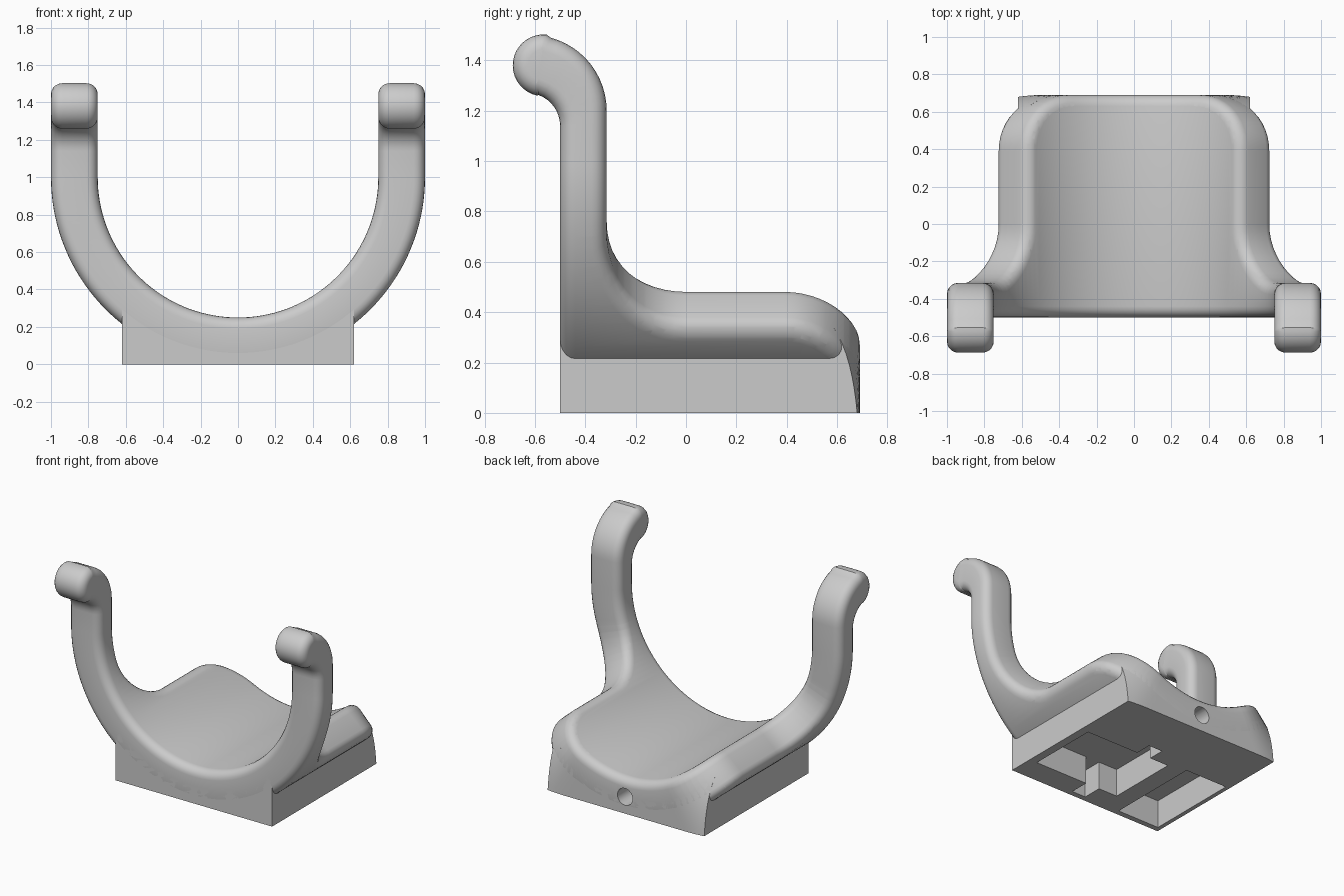
import bpy, bmesh
from math import sin, cos, pi, radians, sqrt, atan2
from mathutils import Vector

if "Cube" in bpy.data.objects:
    bpy.data.objects.remove(bpy.data.objects["Cube"])

R_IN, R_OUT = 0.75, 1.0          # cradle radii around the axis at z = 1
L = R_IN * pi / 2                # unrolled length from bottom to horizontal
FRONT, BACK, HALF = -0.5, 0.69, 0.62
ROUND = 0.06

grey = bpy.data.materials.new("plain grey")
grey.use_nodes = True
colour = (0.6, 0.6, 0.6, 1)
grey.diffuse_color = colour
grey.node_tree.nodes["Principled BSDF"].inputs["Base Color"].default_value = colour


def make_object(name, bm):
    bmesh.ops.recalc_face_normals(bm, faces=bm.faces)
    mesh = bpy.data.meshes.new(name)
    bm.to_mesh(mesh)
    bm.free()
    obj = bpy.data.objects.new(name, mesh)
    bpy.context.collection.objects.link(obj)
    mesh.materials.append(grey)
    return obj


def arc(cy, ct, r, start, end, steps=12):
    angles = [radians(start + (end - start) * i / steps) for i in range(steps + 1)]
    return [(cy + r * cos(a), ct + r * sin(a)) for a in angles]


# Cradle: unrolled outline with hooks, thickened, rounded, then bent into a U
half = (arc(-0.63, 0.14, 0.13, 0, 70, 8)
        + arc(-0.565, 0.38, 0.123, 258, 85, 18)
        + arc(-0.615, 0.2, 0.3, 75, 0, 12)
        + arc(0, -0.225, 0.315, 180, 270)
        + arc(0.39, -0.84, 0.3, 90, 0))
outline = [(t + L, y) for y, t in half] + [(-t - L, y) for y, t in reversed(half)]

bm = bmesh.new()
face = bm.faces.new([bm.verts.new((u, y, R_IN)) for u, y in outline])
ext = bmesh.ops.extrude_face_region(bm, geom=[face])["geom"]
bmesh.ops.translate(bm, vec=(0, 0, R_OUT - R_IN),
                    verts=[g for g in ext if isinstance(g, bmesh.types.BMVert)])
bmesh.ops.recalc_face_normals(bm, faces=bm.faces)
rims = [e for e in bm.edges if abs(e.verts[0].co.z - e.verts[1].co.z) < 0.01]
bmesh.ops.bevel(bm, geom=rims, offset=ROUND, segments=5, profile=0.5,
                affect='EDGES', clamp_overlap=False)
CUTS = 36
for i in range(-CUTS, CUTS + 1):
    bmesh.ops.bisect_plane(bm, geom=bm.verts[:] + bm.edges[:] + bm.faces[:], dist=1e-5,
                           plane_co=(L * i / CUTS, 0, 0), plane_no=(1, 0, 0))
bmesh.ops.triangulate(bm, faces=bm.faces[:])
for v in bm.verts:
    u, y, r = v.co
    a = max(-L, min(L, u)) / R_IN
    v.co = Vector((r * sin(a), y, 1 - r * cos(a) + max(0, abs(u) - L)))
cradle = make_object("cradle_with_hooks", bm)


# Base block: its back corners follow the rounded end of the cradle
def back_y(x, z):
    d = atan2(abs(x), 1 - z) * R_IN - L + 0.84
    return BACK if d <= 0 else 0.39 + sqrt(max(0.09 - d * d, 0))


bm = bmesh.new()
bmesh.ops.create_grid(bm, x_segments=32, y_segments=8, size=1)
ext = bmesh.ops.extrude_face_region(bm, geom=bm.faces[:])["geom"]
rear = {g for g in ext if isinstance(g, bmesh.types.BMVert)}
for v in bm.verts:
    x = v.co.x * HALF
    z = (v.co.y + 1) / 2 * (1 - sqrt(0.88 ** 2 - x * x))
    v.co = Vector((x, back_y(x, z) if v in rear else FRONT, z))
base = make_object("base_block", bm)


# Underside pockets and rear hole
def box_cutter(x0, x1, y0, y1, depth):
    bm = bmesh.new()
    bmesh.ops.create_cube(bm, size=1)
    for v in bm.verts:
        v.co = Vector((x1 if v.co.x > 0 else x0, y1 if v.co.y > 0 else y0,
                       depth if v.co.z > 0 else -0.1))
    return make_object("pocket_cutter", bm)


cutters = [box_cutter(-0.59, -0.255, -0.46, 0.23, 0.2),
           box_cutter(-0.12, 0.56, -0.32, 0.2, 0.2),
           box_cutter(0.03, 0.14, -0.46, 0.32, 0.2)]
bpy.ops.mesh.primitive_cylinder_add(vertices=32, radius=0.06, depth=0.6,
                                    location=(0, 0.62, 0.12), rotation=(pi / 2, 0, 0))
cutters.append(bpy.context.object)
cutters[-1].data.materials.append(grey)

for obj in (cradle, base):
    bpy.ops.object.select_all(action='DESELECT')
    obj.select_set(True)
    bpy.context.view_layer.objects.active = obj
    for cutter in cutters:
        mod = obj.modifiers.new("cut", 'BOOLEAN')
        mod.operation, mod.solver, mod.object = 'DIFFERENCE', 'EXACT', cutter
        bpy.ops.object.modifier_apply(modifier=mod.name)
    bpy.ops.object.shade_smooth_by_angle(angle=radians(30))

for cutter in cutters:
    bpy.data.objects.remove(cutter)
